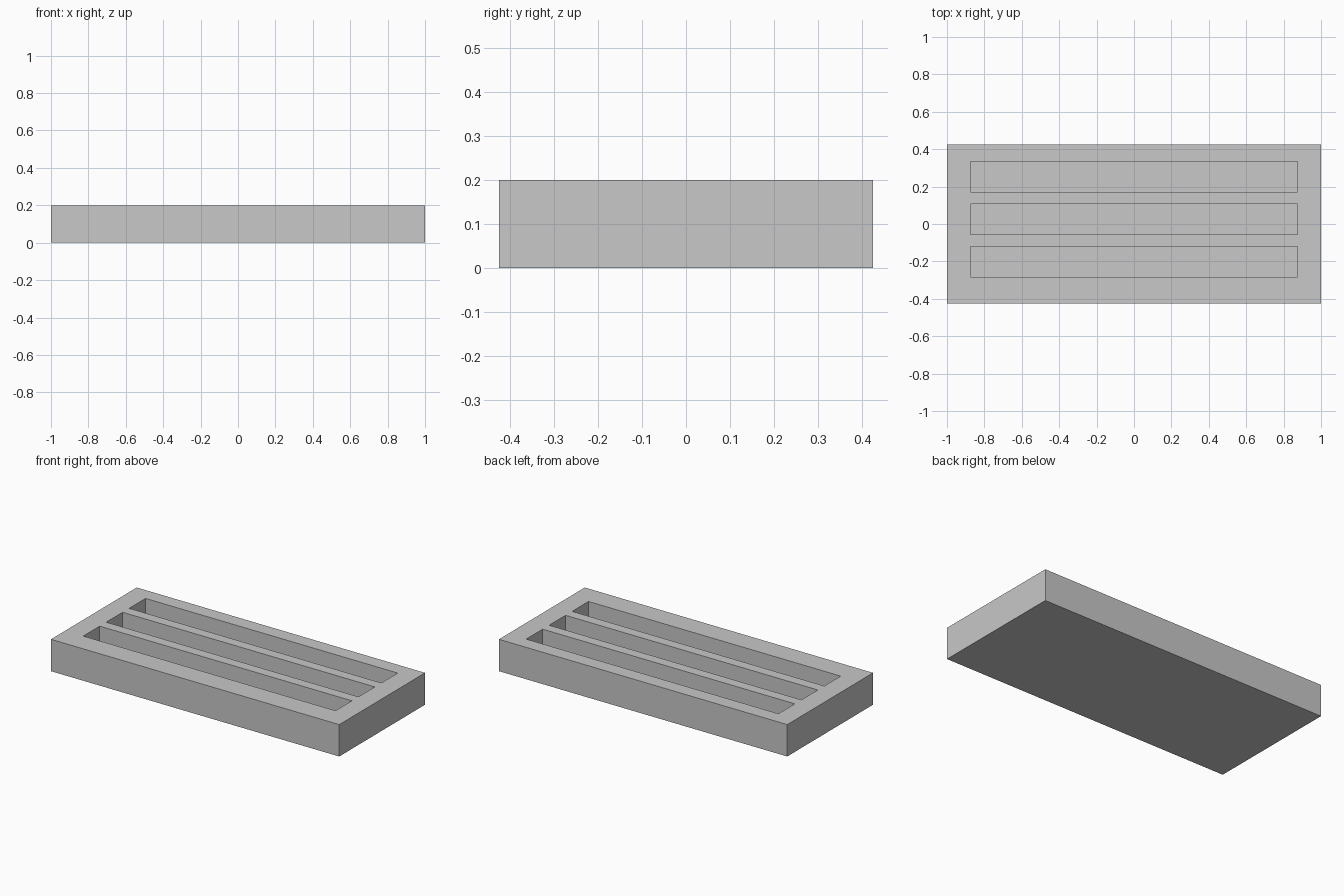
import bpy

default = bpy.data.objects.get("Cube")
if default:
    bpy.data.objects.remove(default, do_unlink=True)

LENGTH, DEPTH, HEIGHT = 2.0, 0.85, 0.2
SLOT_LENGTH, SLOT_WIDTH, SLOT_PITCH = 1.75, 0.1625, 0.2275
SLOT_CENTRE_Y = 0.025      # the row of slots sits slightly to the back
FLOOR = 0.088              # thickness left under each slot


def make_box(name, size, centre):
    bpy.ops.mesh.primitive_cube_add(size=1, location=centre)
    box = bpy.context.object
    box.name = name
    box.scale = size
    bpy.ops.object.transform_apply(location=True, rotation=False, scale=True)
    return box


# Plain grey material
grey = bpy.data.materials.new("light_grey")
grey.use_nodes = True
colour = (0.58, 0.58, 0.58, 1)
grey.diffuse_color = colour
grey.node_tree.nodes["Principled BSDF"].inputs["Base Color"].default_value = colour

# Solid block
tray = make_box("slotted_tray", (LENGTH, DEPTH, HEIGHT), (0, 0, HEIGHT / 2))
tray.data.materials.append(grey)

# Three long slots sunk into the top
for i in (-1, 0, 1):
    centre = (0, SLOT_CENTRE_Y + i * SLOT_PITCH, FLOOR + HEIGHT / 2)
    cutter = make_box("slot_cutter", (SLOT_LENGTH, SLOT_WIDTH, HEIGHT), centre)
    cutter.hide_render = True
    cutter.data.materials.append(grey)
    cut = tray.modifiers.new("slot", "BOOLEAN")
    cut.operation = "DIFFERENCE"
    cut.solver = "EXACT"
    cut.object = cutter
    bpy.context.view_layer.objects.active = tray
    bpy.ops.object.modifier_apply(modifier=cut.name)
    bpy.data.objects.remove(cutter, do_unlink=True)
